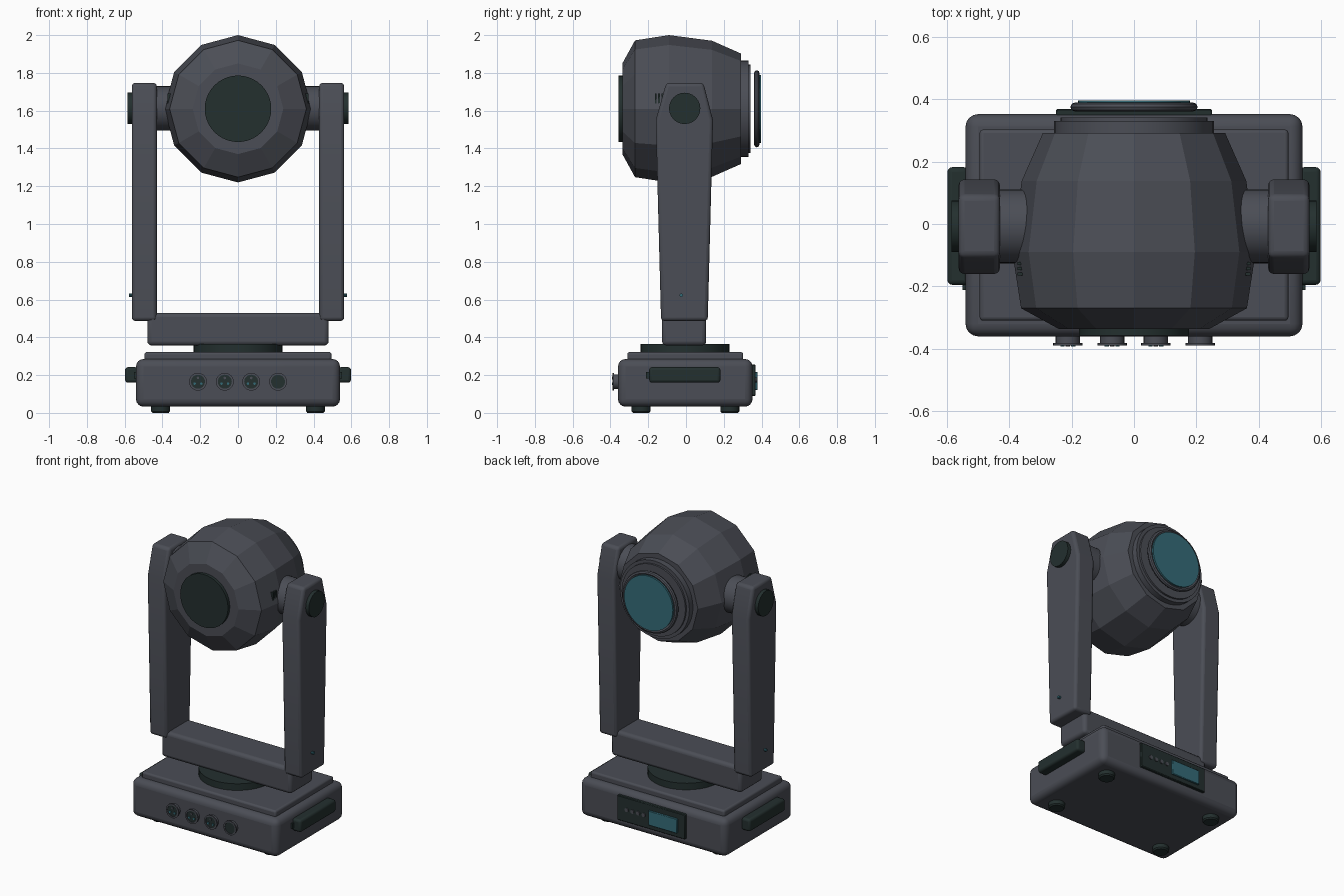
import bpy, bmesh, math
from mathutils import Matrix, Vector

if "Cube" in bpy.data.objects:
    bpy.data.objects.remove(bpy.data.objects["Cube"])


def material(name, rgb):
    m = bpy.data.materials.new(name)
    m.diffuse_color = (*rgb, 1)
    m.use_nodes = True
    m.node_tree.nodes["Principled BSDF"].inputs["Base Color"].default_value = m.diffuse_color
    return m


GREY = material("slate grey", (0.070, 0.075, 0.092))
DARK = material("green black", (0.017, 0.029, 0.028))
TEAL = material("teal glass", (0.035, 0.15, 0.19))


def finish(name, bm, mat, bevel=0, segments=3, smooth=True):
    bmesh.ops.recalc_face_normals(bm, faces=bm.faces)
    me = bpy.data.meshes.new(name)
    bm.to_mesh(me)
    bm.free()
    me.materials.append(mat)
    ob = bpy.data.objects.new(name, me)
    bpy.context.collection.objects.link(ob)
    if bevel:
        mod = ob.modifiers.new("bevel", 'BEVEL')
        mod.width, mod.segments = bevel, segments
        mod.limit_method, mod.angle_limit = 'ANGLE', math.radians(35)
    if smooth:
        bpy.ops.object.select_all(action='DESELECT')
        ob.select_set(True)
        bpy.context.view_layer.objects.active = ob
        bpy.ops.object.shade_smooth_by_angle(angle=math.radians(35))
    return ob


def box(name, x, y, z, mat, bevel=0, segments=3):
    """Box from (min, max) ranges."""
    bm = bmesh.new()
    bmesh.ops.create_cube(bm, size=1)
    for v in bm.verts:
        v.co = Vector([(r[0] + r[1]) / 2 + c * abs(r[1] - r[0])
                       for r, c in zip((x, y, z), v.co)])
    return finish(name, bm, mat, bevel, segments)


def lathe(name, profile, centre, axis, mat, sides=32, smooth=True, closed=False):
    """Spin (distance, radius) points round an axis; ends are capped unless closed into a ring."""
    bm = bmesh.new()
    rings = []
    for d, r in profile:
        ring = []
        for i in range(sides):
            a = 2 * math.pi * i / sides
            s, c = r * math.sin(a), r * math.cos(a)
            p = {'X': (d, s, c), 'Y': (s, d, c), 'Z': (s, c, d)}[axis]
            ring.append(bm.verts.new(Vector(p) + Vector(centre)))
        rings.append(ring)
    pairs = list(zip(rings, rings[1:])) + ([(rings[-1], rings[0])] if closed else [])
    for a, b in pairs:
        for i in range(sides):
            j = (i + 1) % sides
            bm.faces.new((a[i], a[j], b[j], b[i]))
    if not closed:
        bm.faces.new(rings[0])
        bm.faces.new(rings[-1])
    return finish(name, bm, mat, smooth=smooth)


def prism(name, outline, x0, x1, mat, bevel):
    """Extrude a (y, z) outline along x."""
    bm = bmesh.new()
    f = bm.faces.new([bm.verts.new((x0, y, z)) for y, z in outline])
    ext = bmesh.ops.extrude_face_region(bm, geom=[f])
    for v in ext['geom']:
        if isinstance(v, bmesh.types.BMVert):
            v.co.x = x1
    return finish(name, bm, mat, bevel)


# Base housing, lid and turntable
box("base", (-0.54, 0.54), (-0.36, 0.352), (0.033, 0.285), GREY, 0.04, 4)
box("base_lid", (-0.495, 0.495), (-0.31, 0.303), (0.27, 0.322), GREY, 0.012)
lathe("turntable", [(0.315, 0.235), (0.366, 0.235)], (0, -0.005, 0), 'Z', DARK, 40)
for sx in (-1, 1):
    for sy in (-1, 1):
        lathe("foot", [(0, 0.043), (0.008, 0.05), (0.04, 0.05)],
              (sx * 0.41, sy * 0.235 - 0.003, 0), 'Z', DARK, 20)
    # Side grip and its small end stub
    box("side_handle", (sx * 0.53, sx * 0.598), (-0.195, 0.182), (0.16, 0.242), DARK, 0.015)
    box("handle_stub", (sx * 0.53, sx * 0.55), (-0.212, -0.19), (0.182, 0.217), DARK)

# Front sockets with pins
for i, x in enumerate((-0.212, -0.07, 0.07, 0.212)):
    c = (x, 0, 0.165)
    lathe("socket", [(-0.35, 0.039), (-0.382, 0.039), (-0.382, 0.047), (-0.39, 0.047),
                     (-0.39, 0.037), (-0.35, 0.037)], c, 'Y', GREY, 24, closed=True)
    lathe("socket_core", [(-0.35, 0.037), (-0.386, 0.037)], c, 'Y', DARK, 24)
    if i < 3:
        for k in range(3):
            a = math.radians(90 + 120 * k)
            lathe("socket_pin", [(-0.38, 0.007), (-0.392, 0.007)],
                  (x + 0.02 * math.cos(a), 0, 0.165 + 0.02 * math.sin(a)), 'Y',
                  GREY if k == 0 else TEAL, 8)

# Rear control panel
box("control_panel", (-0.25, 0.25), (0.34, 0.369), (0.09, 0.255), DARK, 0.004, 1)
box("display", (-0.198, 0.015), (0.36, 0.379), (0.12, 0.217), TEAL, 0.003, 1)
for i in range(4):
    lathe("panel_button", [(0.36, 0.013), (0.375, 0.013)],
          (0.178 - i * 0.042, 0, 0.175), 'Y', GREY, 12)

# Yoke
box("yoke_crossbar", (-0.48, 0.48), (-0.127, 0.107), (0.357, 0.53), GREY, 0.022)
arm = [(-0.132, 0.487), (0.115, 0.487), (0.143, 1.55), (0.092, 1.747), (-0.105, 1.747), (-0.16, 1.55)]
for s in (-1, 1):
    prism("yoke_arm", arm, s * 0.43, s * 0.562, GREY, 0.018)
    hub = (0, -0.007, 1.612)
    lathe("tilt_axle", [(s * 0.28, 0.118), (s * 0.44, 0.118)], hub, 'X', GREY, 32)
    lathe("axle_cap", [(s * 0.55, 0.083), (s * 0.585, 0.083)], hub, 'X', DARK, 24)
    lathe("status_light", [(s * 0.55, 0.009), (s * 0.578, 0.009)], (0, -0.025, 0.623), 'X', TEAL, 10)
    # Cooling slots on the head sides
    for k in range(3):
        y = -0.16 + k * 0.017
        box("vent_slot", (s * 0.33, s * 0.374), (y - 0.005, y + 0.005), (1.638, 1.69), DARK)

# Faceted head
head = (0, 0, 1.61)
lathe("head", [(-0.337, 0.24), (-0.27, 0.362), (-0.09, 0.39), (0.138, 0.36), (0.292, 0.292)],
      head, 'Y', GREY, 12, smooth=False)
lathe("head_front_cover", [(-0.33, 0.176), (-0.357, 0.176)], head, 'Y', DARK, 40)

# Stepped lens collar, lens rim and lens
lathe("lens_collar", [(0.28, 0.256), (0.33, 0.256), (0.33, 0.235), (0.342, 0.235)], head, 'Y', GREY, 40)
rim = [(0.375 + 0.014 * math.cos(t * math.pi / 4), 0.19 + 0.014 * math.sin(t * math.pi / 4)) for t in range(8)]
lathe("lens_rim", rim, head, 'Y', GREY, 40, closed=True)
lathe("lens", [(0.37, 0.18), (0.396, 0.18)], head, 'Y', TEAL, 40)
